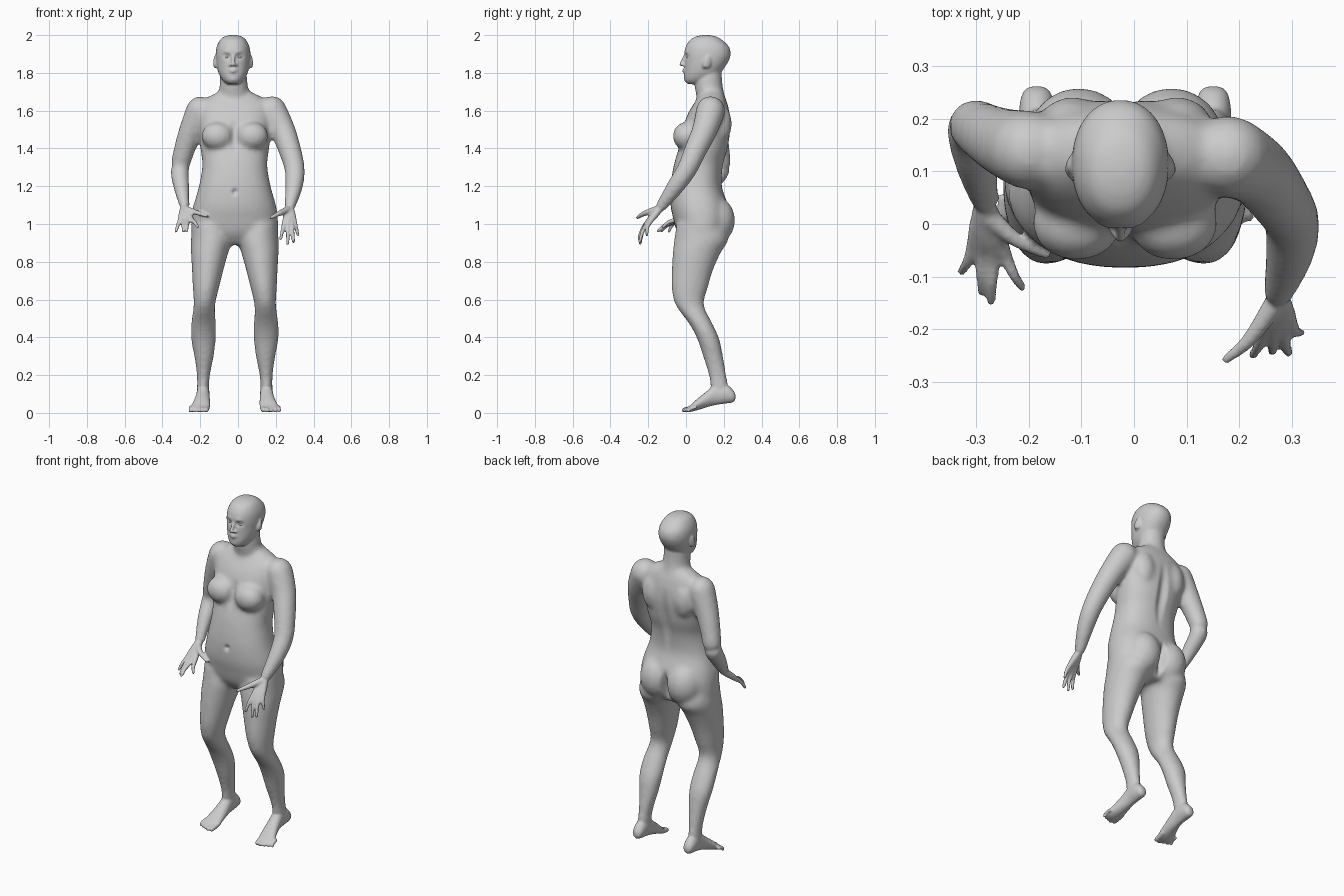
import bpy, bmesh
from math import cos, sin, pi, copysign
from mathutils import Vector, Matrix

MID = -0.017  # mirror line of trunk and legs


def spline(rows, steps=4):
    """Catmull-Rom through rows of numbers."""
    rows = [Vector(r) for r in rows]
    ext = [rows[0]] + rows + [rows[-1]]
    out = []
    for a, b, c, d in zip(ext, ext[1:], ext[2:], ext[3:]):
        for i in range(steps):
            t = i / steps
            out.append(b + (c - a) * (t / 2) + (a * 2 - b * 5 + c * 4 - d) * (t * t / 2)
                       + (b * 3 - a - c * 3 + d) * (t ** 3 / 2))
    return out + [rows[-1]]


def skin(bm, rings):
    vs = [[bm.verts.new(p) for p in r] for r in rings]
    n = len(vs[0])
    for a, b in zip(vs, vs[1:]):
        for i in range(n):
            j = (i + 1) % n
            bm.faces.new((a[i], a[j], b[j], b[i]))
    bm.faces.new(vs[0][::-1])
    bm.faces.new(vs[-1])


def loft(bm, rows, axis='z', power=2.0, n=32):
    """rows: level, centre x, half width, low and high limit on the other axis."""
    rings = []
    for t, cx, rx, lo, hi in spline(rows):
        ring = []
        for i in range(n):
            a = 2 * pi * i / n
            c, s = (copysign(abs(f) ** (2 / power), f) for f in (cos(a), sin(a)))
            x, o = cx + rx * c, (lo + hi) / 2 + (hi - lo) / 2 * s
            ring.append((x, o, t) if axis == 'z' else (x, t, o))
        rings.append(ring)
    skin(bm, rings)


def ball(bm, c, r, rot=Matrix(), n=16, m=9):
    mat = Matrix.Translation(c) @ rot @ Matrix.Diagonal((*r, 1))
    lat = [pi * (k + .3) / (m - .4) for k in range(m)]
    skin(bm, [[mat @ Vector((sin(b) * cos(2 * pi * i / n), sin(b) * sin(2 * pi * i / n), -cos(b)))
               for i in range(n)] for b in lat])


def tube(bm, pts, n=16):
    """pts: x, y, z, radius; round ends."""
    path = spline(pts)
    rings = []
    for i, p in enumerate(path):
        d = path[min(i + 1, len(path) - 1)].xyz - path[max(i - 1, 0)].xyz
        q = d.to_track_quat('Z', 'Y')
        rings.append([p.xyz + q @ Vector((cos(2 * pi * k / n), sin(2 * pi * k / n), 0)) * p[3]
                      for k in range(n)])
    skin(bm, rings)
    for p in (path[0], path[-1]):
        ball(bm, p.xyz, (p[3],) * 3)


def fuse(bm, name, voxel, smooth):
    """Blend overlapping volumes into one smooth skin."""
    bmesh.ops.recalc_face_normals(bm, faces=bm.faces)
    me = bpy.data.meshes.new(name)
    bm.to_mesh(me)
    bm.free()
    ob = bpy.data.objects.new(name, me)
    bpy.context.collection.objects.link(ob)
    m = ob.modifiers.new("remesh", 'REMESH')
    m.mode, m.voxel_size, m.use_smooth_shade = 'VOXEL', voxel, True
    m = ob.modifiers.new("smooth", 'SMOOTH')
    m.factor, m.iterations = 0.5, smooth
    new = bpy.data.meshes.new_from_object(ob.evaluated_get(bpy.context.evaluated_depsgraph_get()))
    ob.modifiers.clear()
    ob.data = new
    return ob


def push(bm, c, r, v):
    """Sculpt brush: move vertices near c (ellipsoid radii r) by v."""
    c, v = Vector(c), Vector(v)
    for w in bm.verts:
        d = w.co - c
        if abs(d.z) < r[2] and abs(d.x) < r[0]:
            k = sum((d[i] / r[i]) ** 2 for i in range(3))
            if k < 1:
                w.co += v * (1 - k) ** 2


# ---- large masses
bm = bmesh.new()
# trunk
loft(bm, [(.89, MID, .17, .0, .17), (.95, MID, .226, -.045, .21), (1.03, MID, .228, -.068, .23),
          (1.1, MID, .218, -.082, .222), (1.2, MID, .19, -.082, .19), (1.31, MID, .172, -.065, .197),
          (1.4, MID, .182, -.04, .222), (1.5, MID, .192, -.02, .236), (1.58, MID, .195, .008, .232),
          (1.635, MID, .185, .04, .22), (1.67, MID, .145, .065, .208), (1.7, MID, .085, .08, .195)],
     power=2.3)
# neck
loft(bm, [(1.6, -.02, .1, .06, .215), (1.67, -.021, .083, .056, .207), (1.74, -.023, .074, .044, .193),
          (1.83, -.025, .07, .05, .19)])
for s in (-1, 1):
    # breast and buttock
    ball(bm, (MID + s * .092, .0, 1.465), (.085, .07, .075), n=24, m=15)
    ball(bm, (MID + s * .088, .155, 1.02), (.102, .105, .125), n=24, m=15)
    # shoulder blade
    ball(bm, (MID + s * .1, .19, 1.53), (.065, .052, .1), n=24, m=15)
    # leg
    X = lambda v: MID + s * v
    loft(bm, [(1.0, X(.125), .1, -.05, .2), (.92, X(.122), .11, -.062, .225), (.85, X(.133), .099, -.07, .185),
              (.76, X(.143), .084, -.075, .145), (.66, X(.153), .069, -.076, .115),
              (.57, X(.161), .057, -.055, .095), (.47, X(.166), .066, .018, .142),
              (.39, X(.166), .066, .06, .177), (.3, X(.163), .052, .09, .196), (.2, X(.166), .035, .12, .214),
              (.13, X(.168), .032, .13, .228), (.085, X(.168), .033, .14, .24)])
# arms
tube(bm, [(-.2, .14, 1.6, .076), (-.245, .155, 1.5, .066), (-.285, .175, 1.39, .056),
          (-.308, .185, 1.29, .05), (-.3, .12, 1.2, .043), (-.285, .045, 1.1, .028)], 24)
tube(bm, [(.18, .13, 1.6, .078), (.235, .1, 1.5, .068), (.275, .05, 1.39, .06),
          (.3, .005, 1.29, .054), (.297, -.055, 1.2, .047), (.275, -.13, 1.095, .031)], 24)
body = fuse(bm, "body", .012, 9)

# ---- details joined to the masses
bm = bmesh.new()
bm.from_mesh(body.data)
bpy.data.objects.remove(body)
push(bm, (MID, .26, .98), (.03, .12, .14), (0, -.05, 0))     # cleft
push(bm, (MID, .23, 1.38), (.04, .08, .24), (0, -.018, 0))   # spine furrow
push(bm, (MID, -.08, 1.17), (.02, .04, .022), (0, .018, 0))  # navel
push(bm, (MID, -.03, 1.47), (.035, .06, .12), (0, .012, 0))  # breastbone

# head
HX = -.026
loft(bm, [(2.0, HX, .015, .09, .12), (1.993, HX, .045, .055, .157), (1.975, HX, .068, .022, .19),
          (1.94, HX, .086, -.001, .226), (1.9, HX, .092, -.008, .236), (1.86, HX, .09, -.007, .224),
          (1.82, HX, .083, -.008, .198), (1.785, HX, .071, -.01, .175), (1.757, HX, .052, -.006, .14),
          (1.74, HX, .03, .012, .1)], power=2.15, n=56)
for s in (-1, 1):
    push(bm, (HX + s * .034, -.002, 1.886), (.03, .04, .02), (0, .02, 0))         # eye socket
    push(bm, (HX + s * .036, -.004, 1.912), (.04, .03, .015), (0, -.006, 0))      # brow
    ball(bm, (HX + s * .034, .018, 1.884), (.016, .014, .012))                    # eyelids
    ball(bm, (HX + s * .013, -.013, 1.842), (.009, .012, .008))                   # nostril wing
    rot = Matrix.Rotation(s * .35, 4, 'Z') @ Matrix.Rotation(-.2, 4, 'X')
    ball(bm, (HX + s * .095, .115, 1.858), (.008, .021, .036), rot)               # ear
    ball(bm, (HX + s * .088, .1, 1.85), (.012, .016, .026), rot)
tube(bm, [(HX, -.004, 1.892, .008), (HX, -.017, 1.865, .009), (HX, -.026, 1.845, .01)])  # nose
for z, r in ((1.82, .0055), (1.808, .0065)):                                      # lips
    tube(bm, [(HX - .027, -.001, 1.813, .004), (HX, -.013, z, r), (HX + .027, -.001, 1.813, .004)])
ball(bm, (HX, .006, 1.768), (.024, .018, .016))                                   # chin

# hands: wrist, then (knuckle, tip) per finger, and a thumb
hands = [((-.284, .04, 1.093), [((-.306, -.043, 1.022), (-.328, -.09, .962)), ((-.29, -.058, 1.015), (-.29, -.13, .962)),
                                ((-.268, -.065, 1.015), (-.272, -.148, .962)), ((-.245, -.06, 1.022), (-.213, -.12, .985))],
          [(-.272, .01, 1.075), (-.225, -.03, 1.062), (-.167, -.058, 1.043)]),
         ((.274, -.135, 1.088), [((.247, -.203, 1.012), (.226, -.25, .922)), ((.265, -.208, 1.003), (.263, -.243, .896)),
                                 ((.284, -.203, 1.003), (.294, -.245, .906)), ((.299, -.19, 1.012), (.317, -.207, .943))],
          [(.262, -.16, 1.075), (.218, -.222, 1.055), (.176, -.257, 1.034)])]
for wrist, fingers, thumb in hands:
    w = Vector(wrist)
    for k, t in fingers:
        k, t = Vector(k), Vector(t)
        bend = k.lerp(t, .5) + Vector((0, -.006, .004))
        tube(bm, [(*w.lerp(k, .1), .02), (*w.lerp(k, .6), .018), (*k, .0135), (*bend, .0105), (*t, .0085)], 12)
    tube(bm, [(*thumb[0], .02), (*thumb[1], .014), (*thumb[2], .009)], 12)

# feet, heels slightly raised
for s in (-1, 1):
    X = lambda v: MID + s * v
    loft(bm, [(.262, X(.168), .012, .072, .095), (.25, X(.168), .027, .056, .12), (.215, X(.168), .034, .05, .15),
              (.16, X(.168), .034, .042, .155), (.11, X(.171), .039, .03, .115), (.06, X(.178), .047, .014, .075),
              (.025, X(.186), .053, .006, .042), (.008, X(.188), .048, .006, .032)], 'y')
    for i in range(5):  # toes, big toe inside
        x, r = .147 + i * .0215, .0145 - i * .0012
        tip = -.014 + .008 * abs(i - .7)
        tube(bm, [(X(x), .05, .03, r), (X(x + .002), .02, .022, r), (X(x + .004), tip, r + .001, r * .9)], 12)

body = fuse(bm, "body", .006, 3)

# eyes
for s, side in ((-1, "right"), (1, "left")):
    bm = bmesh.new()
    ball(bm, (HX + s * .034, .013, 1.884), (.011, .011, .0075))
    bmesh.ops.recalc_face_normals(bm, faces=bm.faces)
    me = bpy.data.meshes.new(side + "_eye")
    bm.to_mesh(me)
    bm.free()
    for p in me.polygons:
        p.use_smooth = True
    bpy.context.collection.objects.link(bpy.data.objects.new(side + "_eye", me))
